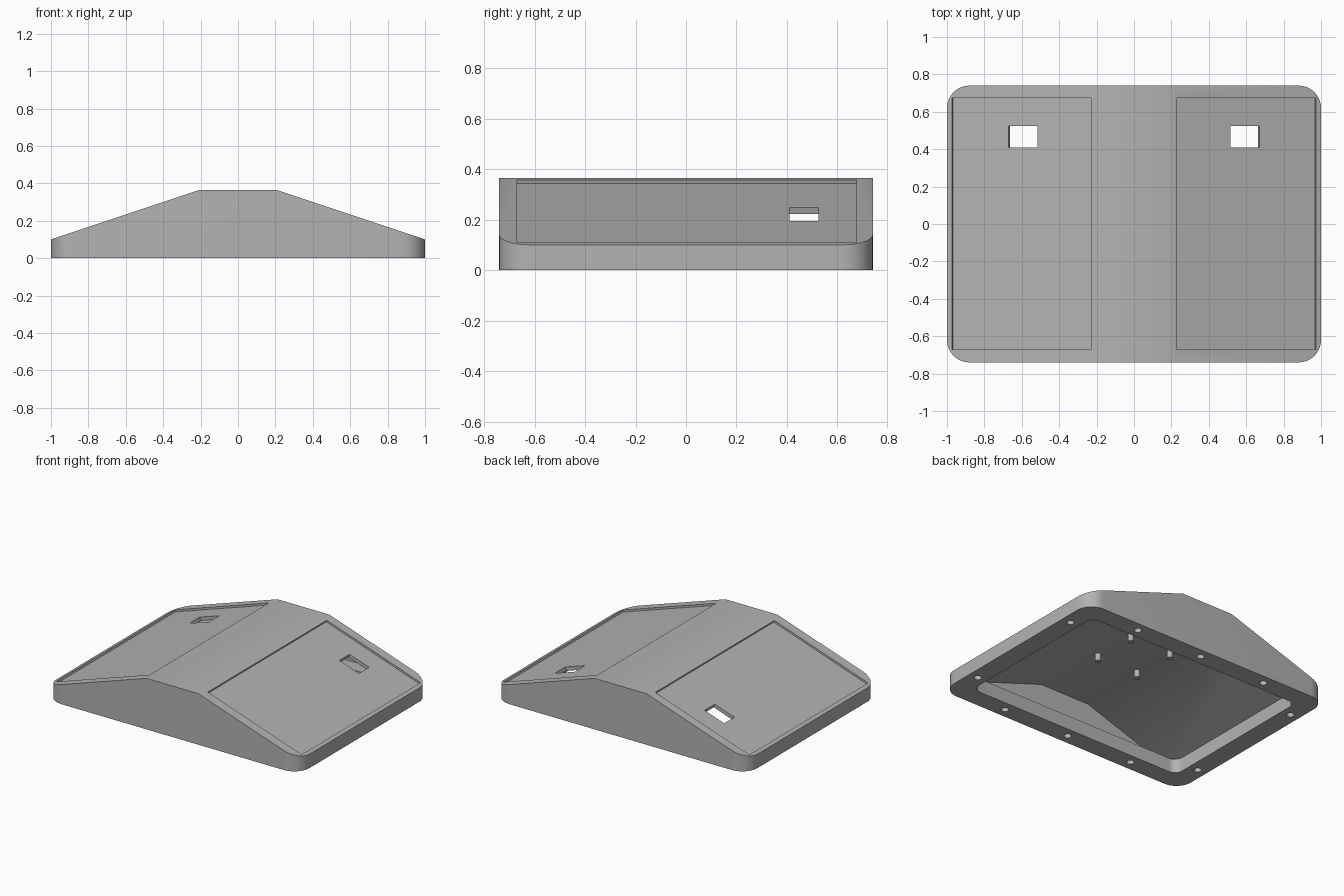
import bpy, bmesh, math
from mathutils import Matrix, Vector

cube = bpy.data.objects.get("Cube")
if cube:
    bpy.data.objects.remove(cube, do_unlink=True)

HALF_X, HALF_Y = 1.0, 0.74
EDGE_Z, TOP_Z, RIDGE_X = 0.10, 0.365, 0.205
WALL, RECESS = 0.04, 0.014
ANGLE = math.atan2(TOP_Z - EDGE_Z, HALF_X - RIDGE_X)

grey = bpy.data.materials.new("plain grey")
grey.use_nodes = True
colour = (0.45, 0.45, 0.45, 1)
grey.diffuse_color = colour
grey.node_tree.nodes["Principled BSDF"].inputs["Base Color"].default_value = colour


def prism(name, outline, direction):
    """Extrude a closed outline of 3D points along a direction."""
    bm = bmesh.new()
    face = bm.faces.new([bm.verts.new(p) for p in outline])
    new = bmesh.ops.extrude_face_region(bm, geom=[face])["geom"]
    verts = [v for v in new if isinstance(v, bmesh.types.BMVert)]
    bmesh.ops.translate(bm, verts=verts, vec=direction)
    bmesh.ops.recalc_face_normals(bm, faces=bm.faces)
    mesh = bpy.data.meshes.new(name)
    bm.to_mesh(mesh)
    bm.free()
    mesh.materials.append(grey)
    obj = bpy.data.objects.new(name, mesh)
    bpy.context.collection.objects.link(obj)
    return obj


def rounded_block(name, hx, hy, radius, z0, z1, steps=10):
    points = []
    for k, (sx, sy) in enumerate([(1, 1), (-1, 1), (-1, -1), (1, -1)]):
        for i in range(steps + 1):
            a = math.pi / 2 * (k + i / steps)
            points.append((sx * (hx - radius) + radius * math.cos(a),
                           sy * (hy - radius) + radius * math.sin(a), z0))
    return prism(name, points, (0, 0, z1 - z0))


def cylinder(name, x, y, radius, z0, z1, sides=20):
    ring = [2 * math.pi * i / sides for i in range(sides)]
    points = [(x + radius * math.cos(a), y + radius * math.sin(a), z0) for a in ring]
    return prism(name, points, (0, 0, z1 - z0))


def gable(name, profile, hy):
    return prism(name, [(x, -hy, z) for x, z in profile], (0, 2 * hy, 0))


def slope_box(name, side, x0, x1, y0, y1, n0, n1, level):
    """Box square to the sloping face; x0 and x1 are measured at depth level."""
    along = Vector((math.cos(ANGLE), 0, -math.sin(ANGLE)))
    out = Vector((math.sin(ANGLE), 0, math.cos(ANGLE)))
    base = Vector((RIDGE_X, 0, TOP_Z))
    shift = level * math.sin(ANGLE)
    u0, u1 = [(x - RIDGE_X - shift) / math.cos(ANGLE) for x in (x0, x1)]
    corners = [base + along * u + out * n0 + Vector((0, y, 0))
               for u, y in [(u0, y0), (u1, y0), (u1, y1), (u0, y1)]]
    mirror = Matrix.Diagonal((side, 1, 1))
    return prism(name, [mirror @ c for c in corners], mirror @ (out * (n1 - n0)))


def combine(target, cutter, operation="DIFFERENCE"):
    mod = target.modifiers.new("cut", "BOOLEAN")
    mod.operation, mod.solver, mod.object = operation, "EXACT", cutter
    depsgraph = bpy.context.evaluated_depsgraph_get()
    result = bpy.data.meshes.new_from_object(target.evaluated_get(depsgraph))
    target.modifiers.clear()
    target.data = result
    bpy.data.objects.remove(cutter, do_unlink=True)


# Housing with rounded upright corners and a flat-topped double slope
housing = rounded_block("housing", HALF_X, HALF_Y, 0.12, 0, 0.6)
drop = math.tan(ANGLE) * 0.2
combine(housing, gable("roof_cutter", [
    (-1.2, -0.2), (1.2, -0.2), (1.2, EDGE_Z - drop), (RIDGE_X, TOP_Z),
    (-RIDGE_X, TOP_Z), (-1.2, EDGE_Z - drop)], 1), "INTERSECT")

# Hollow under the roof, above the thick base rim
inner_top = TOP_Z - WALL
inner_ridge = RIDGE_X - WALL * math.tan(ANGLE / 2)
inner_foot = inner_ridge + (inner_top - EDGE_Z) / math.tan(ANGLE)
combine(housing, gable("hollow_cutter", [
    (-inner_foot, EDGE_Z), (inner_foot, EDGE_Z),
    (inner_ridge, inner_top), (-inner_ridge, inner_top)], HALF_Y - WALL))

# Opening through the base rim
combine(housing, rounded_block("opening_cutter", 0.86, 0.60, 0.06, -0.1, EDGE_Z + 0.002))

# Shallow panel recess and slot on each slope
for side in (1, -1):
    combine(housing, slope_box("recess_cutter", side, 0.23, 0.973, -0.67, 0.675,
                               -RECESS, 0.1, 0))
    combine(housing, slope_box("slot_cutter", side, 0.515, 0.67, 0.41, 0.525,
                               -0.08, 0.1, -RECESS))

# Screw holes around the underside of the rim
holes = [(x, s * 0.67) for s in (1, -1) for x in (-0.53, 0, 0.53)]
holes += [(s * 0.93, y) for s in (1, -1) for y in (-0.467, 0.467)]
for x, y in holes:
    combine(housing, cylinder("hole_cutter", x, y, 0.025, -0.1, 0.07))

# Four mounting posts under the flat top
parts = [housing]
for sx in (1, -1):
    for sy in (1, -1):
        name = f"{'left' if sx > 0 else 'right'}_{'back' if sy > 0 else 'front'}_post"
        parts.append(cylinder(name, sx * 0.165, sy * 0.165, 0.02, 0.272, inner_top + 0.01))

# Smooth the curved walls, keep the edges crisp
bpy.ops.object.select_all(action="DESELECT")
for part in parts:
    part.select_set(True)
bpy.context.view_layer.objects.active = housing
bpy.ops.object.shade_smooth_by_angle(angle=math.radians(25))
for part in parts:
    part.select_set(False)
